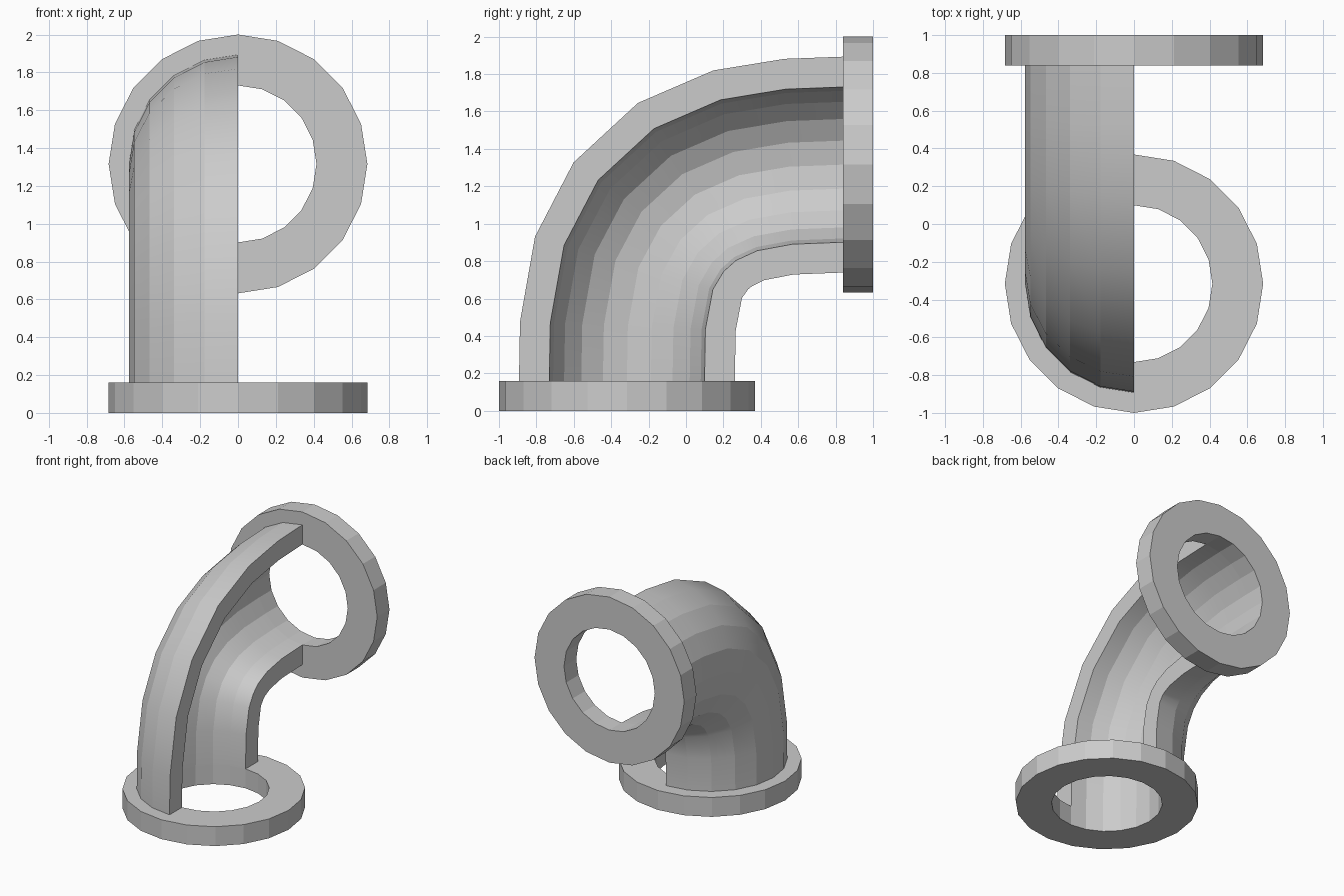
import bpy, bmesh
from math import sin, cos, pi, radians
from mathutils import Matrix

if "Cube" in bpy.data.objects:
    bpy.data.objects.remove(bpy.data.objects["Cube"])

SIDES = 20
R_FLANGE, R_PIPE, R_BORE = 0.684, 0.577, 0.415
THICK = 0.16
AXIS = 0.316          # axis offset of both openings


def add_object(name, bm):
    mesh = bpy.data.meshes.new(name)
    bm.to_mesh(mesh)
    bm.free()
    obj = bpy.data.objects.new(name, mesh)
    bpy.context.collection.objects.link(obj)
    return obj


def flange(name, matrix):
    """Flat ring with a 20-sided rim and bore, thickness along local z."""
    bm = bmesh.new()
    section = [(R_BORE, 0), (R_FLANGE, 0), (R_FLANGE, THICK), (R_BORE, THICK)]
    rings = []
    for i in range(SIDES):
        a = 2 * pi * i / SIDES
        rings.append([bm.verts.new((r * sin(a), r * cos(a), z)) for r, z in section])
    for i in range(SIDES):
        p, q = rings[i], rings[(i + 1) % SIDES]
        for j in range(4):
            k = (j + 1) % 4
            bm.faces.new((p[j], p[k], q[k], q[j]))
    bm.transform(matrix)
    bmesh.ops.recalc_face_normals(bm, faces=bm.faces)
    return add_object(name, bm)


# Base flange and upright outlet flange
flange("base_flange", Matrix.Translation((0, -AXIS, 0)))
flange("outlet_flange", Matrix.Translation((0, 1, 1 + AXIS)) @ Matrix.Rotation(pi / 2, 4, 'X'))

# Elbow stations: centre y, centre z, tilt in degrees
stations = [(-0.316, 0.16, 0), (-0.311, 0.452, 2.4), (-0.254, 0.767, 16.5),
            (-0.134, 0.989, 36), (0.048, 1.156, 58.1), (0.283, 1.259, 76.3),
            (0.551, 1.305, 87.6), (0.84, 1.316, 90)]

# C-shaped half pipe section: outer arc there, bore arc back
half = [pi * i / (SIDES // 2) for i in range(SIDES // 2 + 1)]
section = [(R_PIPE * sin(a), R_PIPE * cos(a)) for a in half]
section += [(R_BORE * sin(a), R_BORE * cos(a)) for a in reversed(half)]

# Half pipe swept along the elbow, open on the +x side
bm = bmesh.new()
rings = []
for cy, cz, tilt in stations:
    t = radians(tilt)
    rings.append([bm.verts.new((-u, cy - v * cos(t), cz + v * sin(t))) for u, v in section])
n = len(section)
for p, q in zip(rings, rings[1:]):
    for j in range(n):
        k = (j + 1) % n
        bm.faces.new((p[j], p[k], q[k], q[j]))
        
# Temporary caps give reliable normals; the flanges hide the ends
caps = [bm.faces.new(rings[0]), bm.faces.new(rings[-1])]
bmesh.ops.recalc_face_normals(bm, faces=bm.faces)
bmesh.ops.delete(bm, geom=caps, context='FACES_ONLY')

# Smooth along the length, faceted around the section
for f in bm.faces:
    f.smooth = True
for p, q in zip(rings, rings[1:]):
    for a, b in zip(p, q):
        bm.edges.get((a, b)).smooth = False
add_object("half_pipe_elbow", bm)
